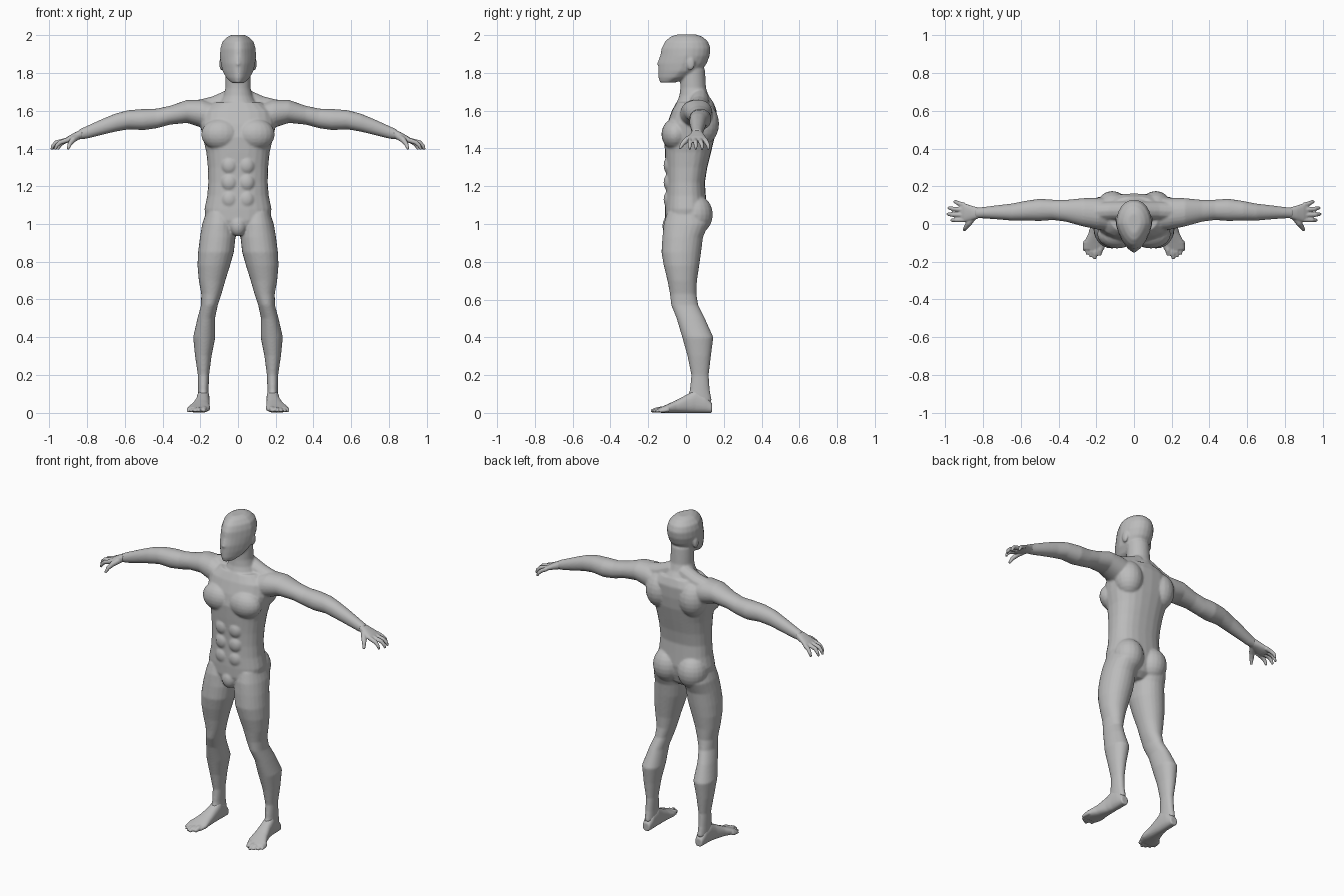
import bpy, bmesh, math
from mathutils import Vector, Matrix

skin = bpy.data.materials.new("plain grey")
skin.diffuse_color = (0.5, 0.5, 0.5, 1)
X, Y, Z = Vector((1, 0, 0)), Vector((0, 1, 0)), Vector((0, 0, 1))


def section(c, u, v, e=2.3, taper=0.0, n=24):
    """Superellipse ring around c with half-axes u and v; taper narrows the -v side."""
    pts = []
    for i in range(n):
        a = 2 * math.pi * i / n
        cu = math.copysign(abs(math.cos(a)) ** (2 / e), math.cos(a))
        cv = math.copysign(abs(math.sin(a)) ** (2 / e), math.sin(a))
        pts.append(Vector(c) + u * cu * (1 - taper * max(0, -cv)) + v * cv)
    return pts


def loft(bm, rings):
    loops = [[bm.verts.new(p) for p in r] for r in rings]
    for a, b in zip(loops, loops[1:]):
        for i in range(len(a)):
            j = (i + 1) % len(a)
            bm.faces.new((a[i], a[j], b[j], b[i]))
    bm.faces.new(loops[0])
    bm.faces.new(loops[-1])


def upright(bm, rows, e=2.3, taper=0.0):
    """Rows: height, left x, right x, front y, back y."""
    loft(bm, [section(((a + b) / 2, (f + k) / 2, z), X * (b - a) / 2, Y * (k - f) / 2, e, taper)
              for z, a, b, f, k in rows])


def centred(bm, rows, e=2.3, taper=0.0):
    upright(bm, [(z, -w, w, f, k) for z, w, f, k in rows], e, taper)


def tube(bm, pts, radii):
    rings = []
    for i, p in enumerate(pts):
        d = (Vector(pts[min(i + 1, len(pts) - 1)]) - Vector(pts[max(i - 1, 0)])).normalized()
        u = d.cross(Z).normalized()
        rings.append(section(p, u * radii[i], d.cross(u) * radii[i], 2, 0, 12))
    loft(bm, rings)


def blob(bm, c, r):
    bmesh.ops.create_uvsphere(bm, u_segments=20, v_segments=12, radius=1,
                              matrix=Matrix.Translation(c) @ Matrix.Diagonal((*r, 1)))


def mirrored(bm):
    """Add the left-hand copy of everything built so far."""
    geo = bmesh.ops.duplicate(bm, geom=bm.verts[:] + bm.edges[:] + bm.faces[:])["geom"]
    for v in geo:
        if isinstance(v, bmesh.types.BMVert):
            v.co.x = -v.co.x


def finish(name, bm, voxel, smooth):
    bmesh.ops.recalc_face_normals(bm, faces=bm.faces)
    me = bpy.data.meshes.new(name)
    bm.to_mesh(me)
    bm.free()
    me.materials.append(skin)
    ob = bpy.data.objects.new(name, me)
    bpy.context.collection.objects.link(ob)
    m = ob.modifiers.new("fuse", 'REMESH')
    m.mode, m.voxel_size, m.use_smooth_shade = 'VOXEL', voxel, True
    s = ob.modifiers.new("soften", 'SMOOTH')
    s.factor, s.iterations = 0.5, smooth


# --- body: paired parts first
body = bmesh.new()
# arm
arm = [(.08, .05, 1.56, .09, .07), (.19, .055, 1.585, .085, .075), (.27, .062, 1.597, .075, .061),
       (.36, .07, 1.577, .058, .05), (.43, .075, 1.56, .054, .052), (.5, .075, 1.554, .059, .056),
       (.58, .07, 1.553, .052, .051), (.65, .063, 1.538, .045, .048), (.72, .062, 1.515, .038, .042),
       (.8, .06, 1.487, .03, .034), (.845, .058, 1.474, .028, .026)]
loft(body, [section((x, y, z), Y * ry, Z * rz, 2.1) for x, y, z, ry, rz in arm])
# leg
upright(body, [(1.06, .03, .17, -.1, .1), (1.0, .015, .19, -.118, .12), (.93, .013, .202, -.125, .09),
               (.85, .022, .212, -.13, .08), (.78, .042, .215, -.118, .07), (.7, .067, .208, -.098, .058),
               (.63, .087, .195, -.085, .055), (.57, .107, .196, -.078, .065), (.5, .122, .215, -.05, .1),
               (.4, .12, .238, -.02, .145), (.3, .14, .228, .008, .132), (.2, .153, .213, .028, .12),
               (.12, .156, .212, .02, .126), (.06, .155, .212, 0, .138)], 2.1)
# neck slope, chest, shoulder blade, buttock, ear
tube(body, [(.03, .07, 1.67), (.12, .07, 1.63), (.22, .065, 1.605)], [.05, .05, .05])
blob(body, (.09, -.055, 1.475), (.105, .075, .085))
blob(body, (.115, .09, 1.53), (.085, .085, .11))
blob(body, (.085, .05, 1.05), (.09, .092, .105))
blob(body, (.087, .025, 1.85), (.012, .022, .036))
# belly muscles
for z in (1.13, 1.22, 1.31):
    blob(body, (.045, -.085, z), (.045, .034, .05))
mirrored(body)
# torso
centred(body, [(.94, .05, -.08, .05), (.97, .11, -.1, .085), (1.02, .17, -.112, .1), (1.08, .178, -.112, .11),
               (1.15, .163, -.108, .105), (1.22, .158, -.105, .1), (1.3, .16, -.107, .113),
               (1.38, .168, -.112, .133), (1.46, .187, -.115, .152), (1.53, .2, -.1, .16),
               (1.6, .19, -.075, .162), (1.645, .13, -.05, .145)], 2.4)
blob(body, (0, -.085, .99), (.045, .04, .055))
# neck
centred(body, [(1.58, .13, -.06, .15), (1.64, .1, -.05, .148), (1.68, .078, -.035, .12),
               (1.72, .067, -.03, .106), (1.82, .066, -.03, .1)], 2)
# head
centred(body, [(1.748, .032, -.138, -.06), (1.775, .062, -.146, .02), (1.81, .082, -.147, .08),
               (1.85, .091, -.147, .11), (1.89, .096, -.136, .125), (1.93, .094, -.13, .13),
               (1.965, .084, -.112, .117), (1.99, .06, -.085, .09), (2.003, .035, -.05, .055)], 2.1, .35)
# nose ridge
tube(body, [(0, -.125, 1.89), (0, -.14, 1.845), (0, -.13, 1.81)], [.012, .014, .012])
finish("body", body, .006, 6)

# --- hands
hand = bmesh.new()
palm = [(.825, .058, 1.479, .029, .026), (.865, .058, 1.464, .04, .022),
        (.9, .06, 1.449, .05, .017), (.922, .062, 1.439, .046, .012)]
loft(hand, [section((x, y, z), Y * ry, Z * rz, 2.3) for x, y, z, ry, rz in palm])
for y0, y1, tip in ((.1, .118, .955), (.075, .085, .985), (.048, .052, .99), (.022, .02, .97)):
    tube(hand, [(.9, y0, 1.447), (tip - .025, (y0 + y1) / 2, 1.432), (tip - .008, y1, 1.415), (tip, y1, 1.395)],
         [.013, .012, .01, .006])
# thumb
tube(hand, [(.85, .04, 1.465), (.875, .005, 1.447), (.892, -.018, 1.425), (.902, -.034, 1.398)],
     [.018, .016, .012, .007])
mirrored(hand)
finish("hands", hand, .004, 2)

# --- feet
foot = bmesh.new()
sole = [(.138, .183, .024, .05), (.1, .183, .031, .1), (.05, .184, .034, .125), (.01, .187, .037, .1),
        (-.05, .196, .046, .068), (-.1, .207, .06, .045), (-.135, .214, .056, .03)]
loft(foot, [section((x, y, h / 2), X * w, Z * h / 2, 2.4) for y, x, w, h in sole])
for x, tip, r in ((.18, -.168, .016), (.206, -.186, .014), (.226, -.176, .013), (.246, -.162, .012), (.262, -.142, .011)):
    tube(foot, [(x - .004, -.09, r + .006), (x, tip + .03, r + .002), (x + .003, tip, r * .7)], [r, r, r * .6])
mirrored(foot)
finish("feet", foot, .005, 3)
